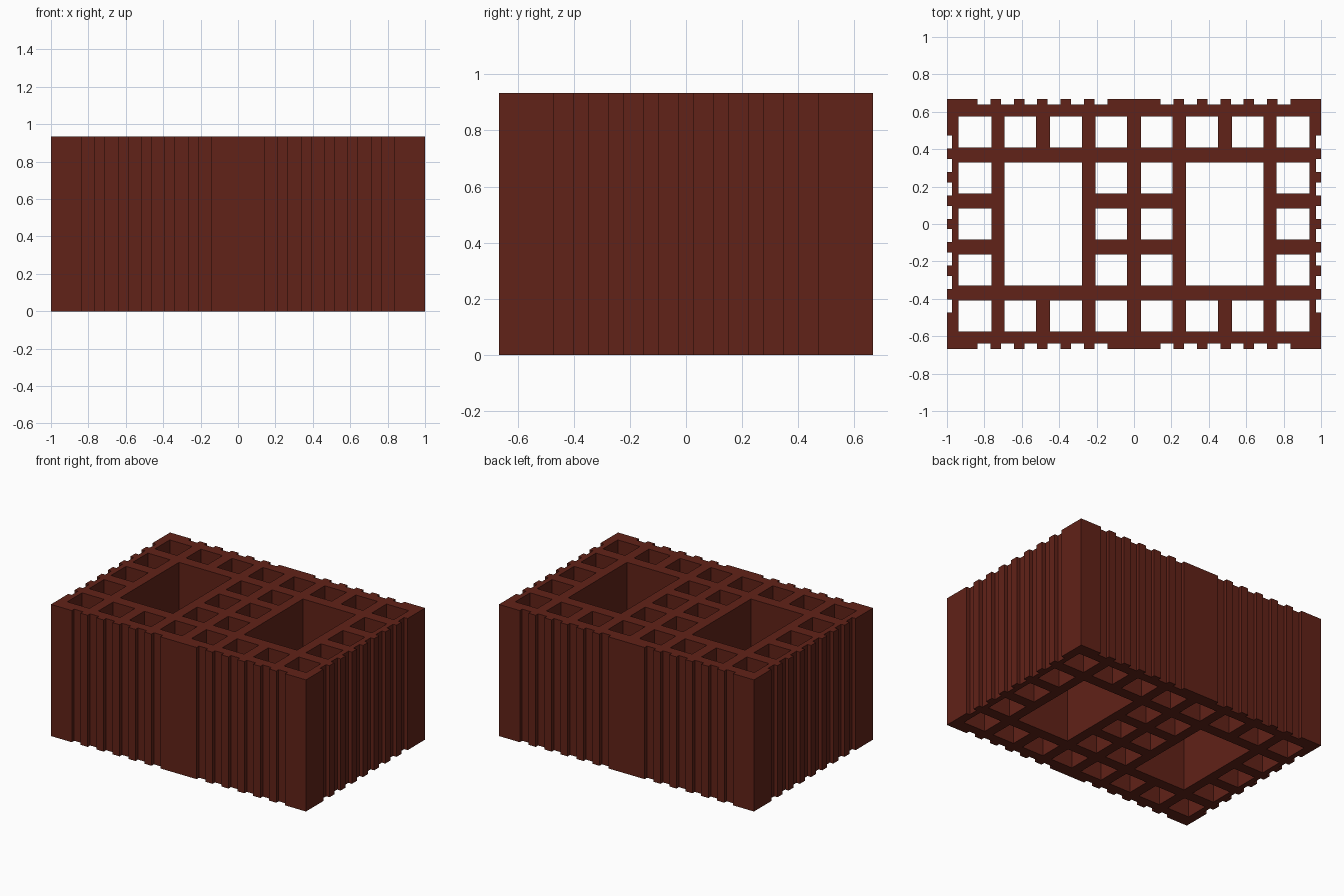
import bpy, bmesh

if "Cube" in bpy.data.objects:
    bpy.data.objects.remove(bpy.data.objects["Cube"])

HEIGHT, HX, HY = 0.933, 1.0, 0.667
DEPTH, GROOVE, PITCH = 0.027, 0.069, 0.125

# Groove centres along the long and short walls
long_grooves = sorted(s * (0.177 + PITCH * i) for s in (-1, 1) for i in range(6))
short_grooves = [PITCH * (i - 3.5) for i in range(8)]


def wall(half_len, offset, centres):
    """Points along one grooved wall, as (distance along, distance out)."""
    pts = [(-half_len, offset)]
    for c in centres:
        a, b = c - GROOVE / 2, c + GROOVE / 2
        pts += [(a, offset), (a, offset - DEPTH), (b, offset - DEPTH), (b, offset)]
    return pts


# Grooved outline, counter-clockwise from the front left corner
front = [(t, -o) for t, o in wall(HX, HY, long_grooves)]
right = [(o, t) for t, o in wall(HY, HX, short_grooves)]
outline = front + right
outline += [(-x, -y) for x, y in outline]

# Hole grid: eight columns by five rows
cols = [(-0.937, -0.763), (-0.693, -0.523), (-0.449, -0.279), (-0.207, -0.037)]
cols += [(-b, -a) for a, b in reversed(cols)]
rows = [(-0.574, -0.408), (-0.329, -0.162), (-0.084, 0.084), (0.162, 0.329), (0.408, 0.574)]

holes = []
for ci, (x0, x1) in enumerate(cols):
    for ri, (y0, y1) in enumerate(rows):
        if ci in (1, 2, 5, 6) and 1 <= ri <= 3:
            continue
        holes.append((x0, y0, x1, y1))
# Two large grip openings
for a, b in ((1, 2), (5, 6)):
    holes.append((cols[a][0], rows[1][0], cols[b][1], rows[3][1]))

# Filled, extruded profile
curve = bpy.data.curves.new("block_profile", 'CURVE')
curve.dimensions = '2D'
curve.fill_mode = 'BOTH'
curve.extrude = HEIGHT / 2


def add_loop(points):
    s = curve.splines.new('POLY')
    s.points.add(len(points) - 1)
    for p, (x, y) in zip(s.points, points):
        p.co = (x, y, 0, 1)
    s.use_cyclic_u = True
    s.use_smooth = False


add_loop(outline)
for x0, y0, x1, y1 in holes:
    add_loop([(x0, y0), (x1, y0), (x1, y1), (x0, y1)])

block = bpy.data.objects.new("hollow_clay_block", curve)
bpy.context.collection.objects.link(block)
bpy.context.view_layer.objects.active = block
block.select_set(True)
bpy.ops.object.convert(target='MESH')
block = bpy.context.view_layer.objects.active
block.name = "hollow_clay_block"

# Weld caps to walls and stand the block on the floor
bm = bmesh.new()
bm.from_mesh(block.data)
bmesh.ops.remove_doubles(bm, verts=bm.verts, dist=1e-4)
bmesh.ops.translate(bm, verts=bm.verts, vec=(0, 0, HEIGHT / 2))
bmesh.ops.recalc_face_normals(bm, faces=bm.faces)
for f in bm.faces:
    f.smooth = False
bm.to_mesh(block.data)
bm.free()

# Fired clay colour
clay = bpy.data.materials.new("fired_clay")
clay.diffuse_color = (0.12, 0.016, 0.009, 1)
clay.use_nodes = True
clay.node_tree.nodes["Principled BSDF"].inputs["Base Color"].default_value = clay.diffuse_color
block.data.materials.clear()
block.data.materials.append(clay)
